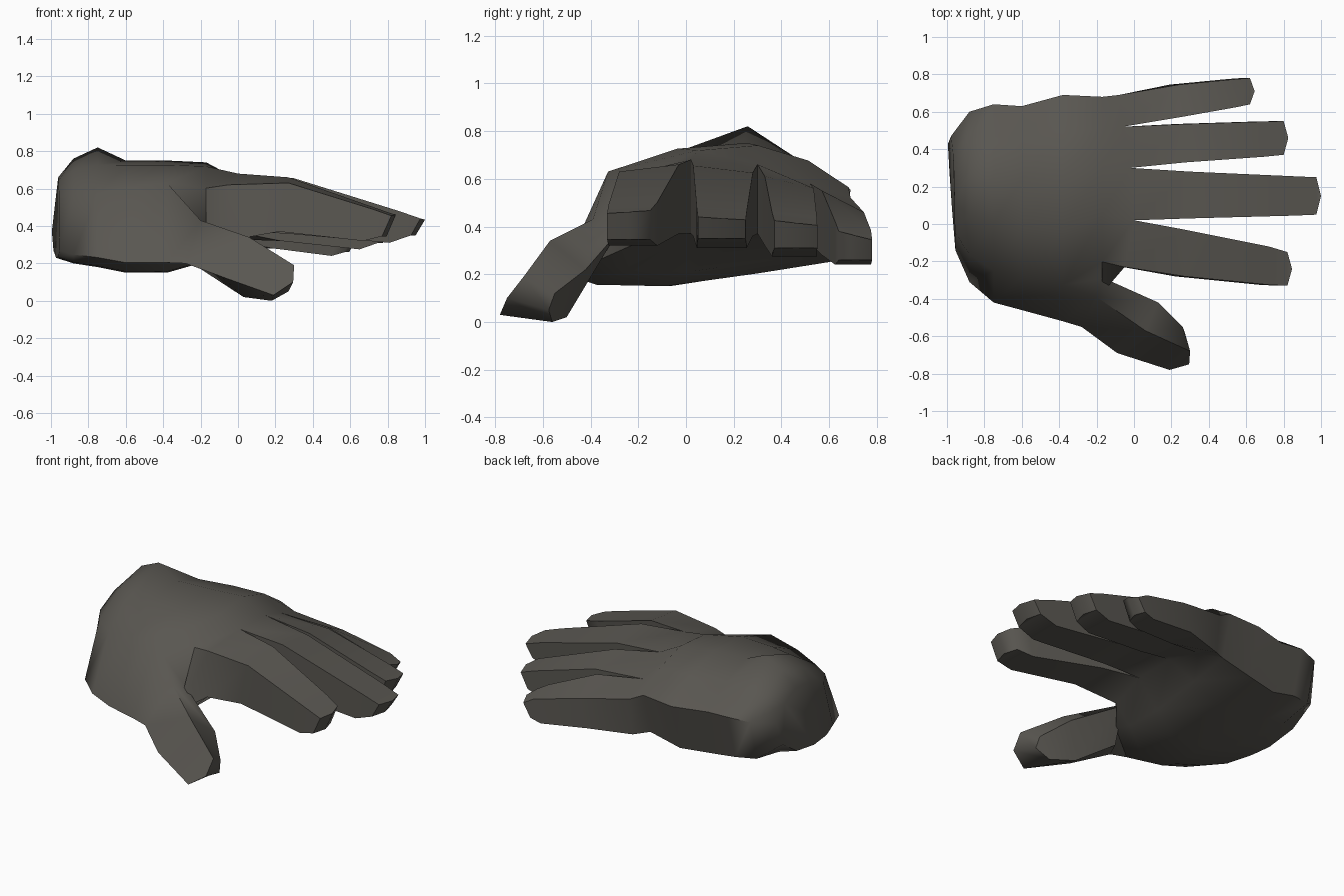
import bpy
import bmesh
import math
from mathutils import Vector

if "Cube" in bpy.data.objects:
    bpy.data.objects.remove(bpy.data.objects["Cube"], do_unlink=True)

leather = bpy.data.materials.new("dark grey leather")
leather.use_nodes = True
colour = (0.1, 0.094, 0.082, 1)
leather.diffuse_color = colour
leather.node_tree.nodes["Principled BSDF"].inputs["Base Color"].default_value = colour

bm = bmesh.new()


def add_ring(points):
    return [bm.verts.new(Vector(point)) for point in points]


def bridge(first, second, skip=None):
    """Join two rings with quads, leaving out the side numbered skip."""
    count = len(first)
    for side in range(count):
        if side != skip:
            after = (side + 1) % count
            bm.faces.new((first[side], first[after], second[after], second[side]))


def extrude_through(base, sections):
    """Carry a ring of vertices through further sections; return the last."""
    for points in sections:
        following = add_ring(points)
        bridge(base, following)
        base = following
    return base


def close_with_ridge(ring, offset):
    """Cap four vertices with a blunt ridge between two opposite sides."""
    a, b, c, d = ring
    upper, lower = add_ring([(a.co + b.co) / 2 + Vector(offset),
                             (c.co + d.co) / 2 + Vector(offset)])
    for corners in ((a, b, upper), (b, c, lower, upper),
                    (c, d, lower), (d, a, upper, lower)):
        bm.faces.new(corners)


# Hand cross-section after the thumb-side shoulder: back of hand, then palm
SECTION = [(.4, .96), (.64, 1), (.84, .88), (1, .67),
           (.93, .17), (.68, .09), (.36, 0), (.12, .01), (0, .09)]


def palm_ring(x, y_low, y_high, z_low, z_high, shoulder, peak=0, skew=0):
    """Scale the section; peak lifts its highest point, skew leans the ring."""
    return add_ring([(x + skew * u * (1 - v * .8),
                      y_low + u * (y_high - y_low),
                      z_low + v * (z_high - z_low) + (peak if v == 1 else 0))
                     for u, v in [(.16, shoulder)] + SECTION])


# Wrist to knuckles
wrist = palm_ring(-.955, -.14, .47, .23, .66, .8, skew=-.05)
wrist[5].co.z = .37
heel = palm_ring(-.88, -.31, .6, .2, .72, .72, peak=.04)
bump = palm_ring(-.75, -.42, .64, .18, .75, .68, peak=.07)
middle = palm_ring(-.6, -.46, .63, .15, .75, .76)
thumb_root = palm_ring(-.38, -.52, .69, .15, .75, .8)
knuckles = palm_ring(-.17, -.37, .68, .21, .74, .74)

# Finger forks: the points shared by neighbouring fingers
crotch = add_ring([(-.05, -.23, .62), (0, .02, .68), (-.02, .3, .66),
                   (-.06, .52, .58), (-.08, .69, .52),
                   (-.08, .66, .28), (-.06, .52, .33), (-.02, .3, .37),
                   (-.02, .02, .37), (-.06, -.23, .32)])

bridge(wrist, heel)
bridge(heel, bump)
bridge(bump, middle)
bridge(middle, thumb_root)
THUMB_SIDE = len(SECTION)
bridge(thumb_root, knuckles, skip=THUMB_SIDE)
bridge(knuckles, crotch)
bm.faces.new(wrist)


def finger_section(x, y_low, y_high, z_top, z_low, tilt):
    setback = .05
    return [(x, y_low, z_top), (x, y_high, z_top - tilt),
            (x - setback, y_high, z_low), (x - setback, y_low, z_low)]


# Fingers: tilt, then the bend, the fingertip joint and the tip
FINGERS = {
    "index": (-.03, (.27, -.28, -.03, .63, .37),
              (.72, -.325, -.12, .49, .32), (.82, -.33, -.15, .455, .345)),
    "middle": (.03, (.3, .03, .28, .655, .36),
               (.86, .045, .255, .48, .31), (.975, .05, .25, .44, .35)),
    "ring": (.05, (.28, .33, .535, .61, .32),
             (.7, .36, .548, .46, .275), (.8, .37, .55, .425, .31)),
    "little": (.09, (.24, .57, .745, .55, .28),
               (.55, .625, .775, .42, .24), (.62, .64, .78, .38, .26)),
}
for number, (tilt, bend, joint, tip) in enumerate(FINGERS.values()):
    base = [crotch[number], crotch[number + 1],
            crotch[THUMB_SIDE - 1 - number], crotch[THUMB_SIDE - number]]
    end = extrude_through(base, [finger_section(*bend, tilt),
                                 finger_section(*joint, tilt * .4),
                                 finger_section(*tip, tilt * .4)])
    close_with_ridge(end, (.025, 0, 0))

# Thumb, grown from the open side of the palm: ridge, inner, under, outer
thumb_base = [thumb_root[0], knuckles[0], knuckles[THUMB_SIDE], thumb_root[THUMB_SIDE]]
ridge, inner, under, outer = extrude_through(thumb_base, [
    [(-.2, -.39, .43), (-.16, -.29, .37), (-.2, -.41, .17), (-.28, -.55, .2)],
    [(.06, -.57, .34), (.13, -.42, .22), (.03, -.5, .02), (-.09, -.69, .13)],
    [(.3, -.68, .19), (.26, -.55, .12), (.18, -.56, 0), (.19, -.78, .03)],
])
close_with_ridge([outer, ridge, inner, under], (.05, -.02, -.01))

bmesh.ops.recalc_face_normals(bm, faces=bm.faces)
mesh = bpy.data.meshes.new("glove")
bm.to_mesh(mesh)
bm.free()
mesh.materials.append(leather)
glove = bpy.data.objects.new("glove", mesh)
bpy.context.collection.objects.link(glove)

# Soft palm, crisp finger edges
bpy.ops.object.select_all(action="DESELECT")
glove.select_set(True)
bpy.context.view_layer.objects.active = glove
bpy.ops.object.shade_smooth_by_angle(angle=math.radians(58))
